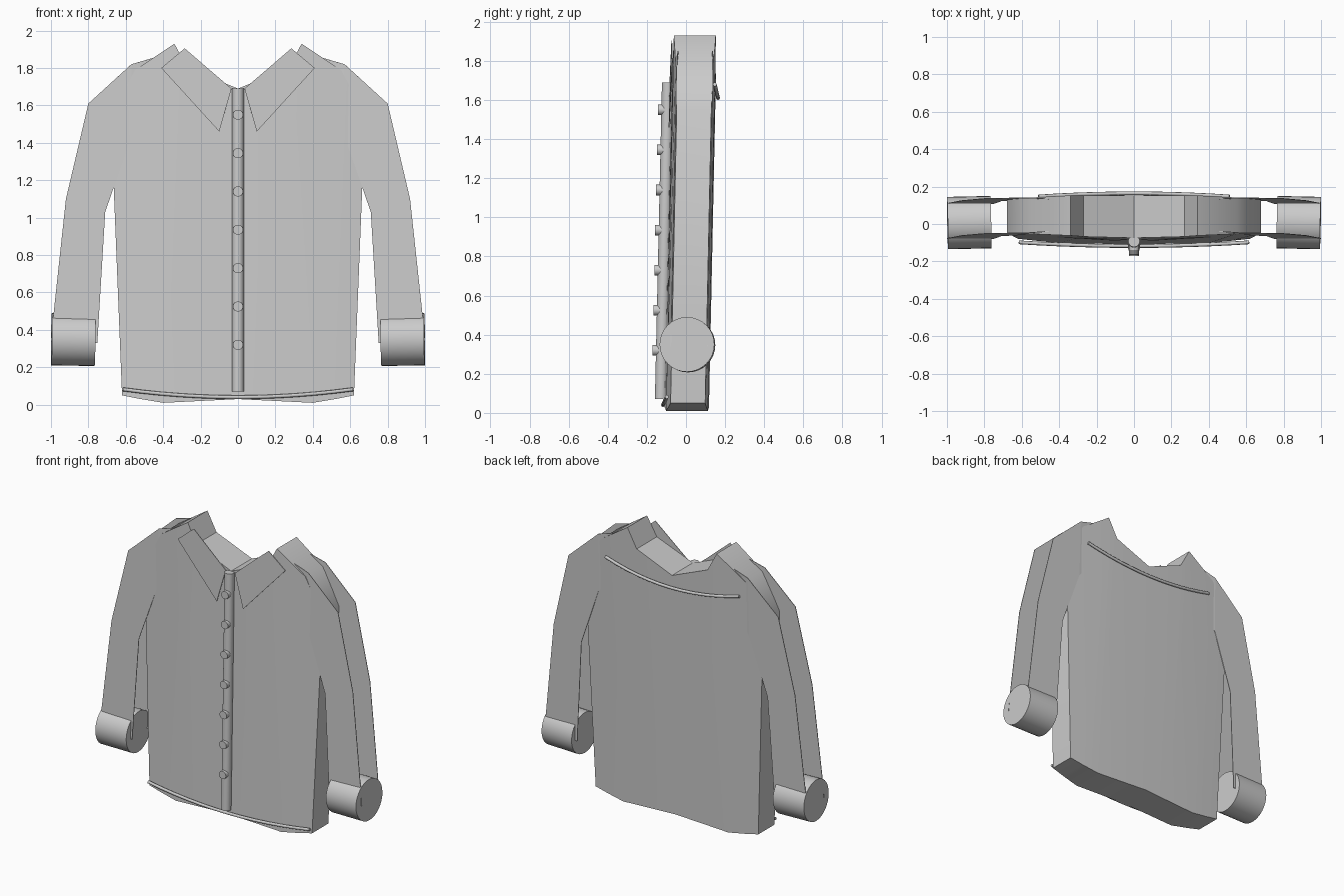
import bpy, bmesh, math
from mathutils import Vector

cube = bpy.data.objects.get("Cube")
if cube:
    bpy.data.objects.remove(cube, do_unlink=True)

cloth = bpy.data.materials.new("grey_cloth")
cloth.use_nodes = True
cloth.diffuse_color = (0.6, 0.6, 0.6, 1)
cloth.node_tree.nodes["Principled BSDF"].inputs["Base Color"].default_value = (0.6, 0.6, 0.6, 1)


def finish(name, bm):
    """Turn a bmesh into a named, coloured object."""
    bmesh.ops.recalc_face_normals(bm, faces=bm.faces)
    mesh = bpy.data.meshes.new(name)
    bm.to_mesh(mesh)
    bm.free()
    obj = bpy.data.objects.new(name, mesh)
    bpy.context.collection.objects.link(obj)
    mesh.materials.append(cloth)
    return obj


def smooth(obj):
    bpy.ops.object.select_all(action='DESELECT')
    obj.select_set(True)
    bpy.context.view_layer.objects.active = obj
    bpy.ops.object.shade_smooth_by_angle(angle=math.radians(35))


def rod(name, start, end, radius, sides=32):
    """Closed cylinder between two points."""
    start, end = Vector(start), Vector(end)
    axis = end - start
    bm = bmesh.new()
    bmesh.ops.create_cone(bm, cap_ends=True, segments=sides, radius1=radius,
                          radius2=radius, depth=axis.length)
    turn = axis.to_track_quat('Z', 'Y').to_matrix().to_4x4()
    bmesh.ops.transform(bm, matrix=turn, verts=bm.verts)
    bmesh.ops.translate(bm, vec=(start + end) / 2, verts=bm.verts)
    obj = finish(name, bm)
    smooth(obj)
    return obj


def surface_y(x, z, side):
    """Leaning, gently bulging front (side -1) or back (side 1)."""
    bulge = max(0, 1 - (x / 0.68) ** 2)
    lean = 0.021 * z
    return lean - 0.08 - 0.03 * bulge if side < 0 else lean + 0.097 + 0.02 * bulge


# Body: columns of (top x, top z, bottom x, bottom z), mirrored about the middle
half = [(0.27, 1.80, 0.2, 0.02), (0.34, 1.93, 0.4, 0.01),
        (0.55, 1.79, 0.52, 0.03), (0.68, 1.55, 0.62, 0.05)]
columns = [(-a, b, -c, d) for a, b, c, d in reversed(half)] + [(0, 1.69, 0, 0.03)] + half
bm = bmesh.new()
rings = []
for xt, zt, xb, zb in columns:
    points = [(xt, surface_y(xt, zt, -1), zt), (xt, surface_y(xt, zt, 1), zt),
              (xb, surface_y(xt, zb, 1), zb), (xb, surface_y(xt, zb, -1), zb)]
    rings.append([bm.verts.new(p) for p in points])
for a, b in zip(rings, rings[1:]):
    for i in range(4):
        j = (i + 1) % 4
        bm.faces.new((a[i], a[j], b[j], b[i]))
bm.faces.new(rings[0])
bm.faces.new(rings[-1])
smooth(finish("body", bm))

# Sleeves: open front and back panels, as pairs of outer and inner edge points
pairs = [((0.40, 1.87), (0.42, 1.6)), ((0.57, 1.82), (0.575, 1.42)),
         ((0.80, 1.61), (0.665, 1.16)), ((0.92, 1.10), (0.71, 1.03)),
         ((0.99, 0.45), (0.745, 0.45)), ((1.0, 0.34), (0.752, 0.33))]
for label, s in (("left", 1), ("right", -1)):
    for face, side in (("front", -1), ("back", 1)):
        bm = bmesh.new()
        rows = []
        for pair in pairs:
            row = []
            for x, z in pair:
                y = surface_y(0.68, z, side) + side * (0.005 if x > 0.5 else -0.005)
                row.append(bm.verts.new((s * x, y, z)))
            rows.append(row)
        for a, b in zip(rows, rows[1:]):
            bm.faces.new((a[0], a[1], b[1], b[0]))
        panel = finish(f"{label}_sleeve_{face}", bm)
        thick = panel.modifiers.new("thickness", 'SOLIDIFY')
        thick.thickness = 0.004
        thick.offset = 0
    # Cuff
    rod(f"{label}_cuff", (s * 0.765, 0.01, 0.347), (s * 0.997, 0.005, 0.35), 0.14)
    # Collar flap
    bm = bmesh.new()
    flap = [(0.285, 1.905), (0.41, 1.80), (0.10, 1.46), (0.035, 1.69)]
    bm.faces.new([bm.verts.new((s * x, surface_y(x, z, -1) - 0.006, z)) for x, z in flap])
    collar = finish(f"{label}_collar_flap", bm)
    collar.modifiers.new("thickness", 'SOLIDIFY').thickness = 0.004

# Button placket and buttons
rod("placket", (0, -0.128, 0.07), (0, -0.092, 1.69), 0.031)
for i in range(7):
    z = 0.32 + 0.205 * i
    front = -0.178 + 0.022 * z
    rod(f"button_{i + 1}", (0, front + 0.05, z), (0, front, z), 0.027, 20)


def trim(name, half_width, y_end, y_mid, z_end, z_mid, radius):
    """Sagging piping that follows the cloth."""
    curve = bpy.data.curves.new(name, 'CURVE')
    curve.dimensions = '3D'
    curve.bevel_depth = radius
    curve.bevel_resolution = 2
    curve.use_fill_caps = True
    line = curve.splines.new('POLY')
    line.points.add(12)
    for i, p in enumerate(line.points):
        t = i / 6 - 1
        p.co = (half_width * t, y_mid + (y_end - y_mid) * t * t,
                z_mid + (z_end - z_mid) * t * t, 1)
    obj = bpy.data.objects.new(name, curve)
    bpy.context.collection.objects.link(obj)
    curve.materials.append(cloth)


trim("hem_piping", 0.615, -0.098, -0.118, 0.082, 0.04, 0.01)
trim("back_yoke_piping", 0.51, 0.147, 0.164, 1.68, 1.61, 0.01)
